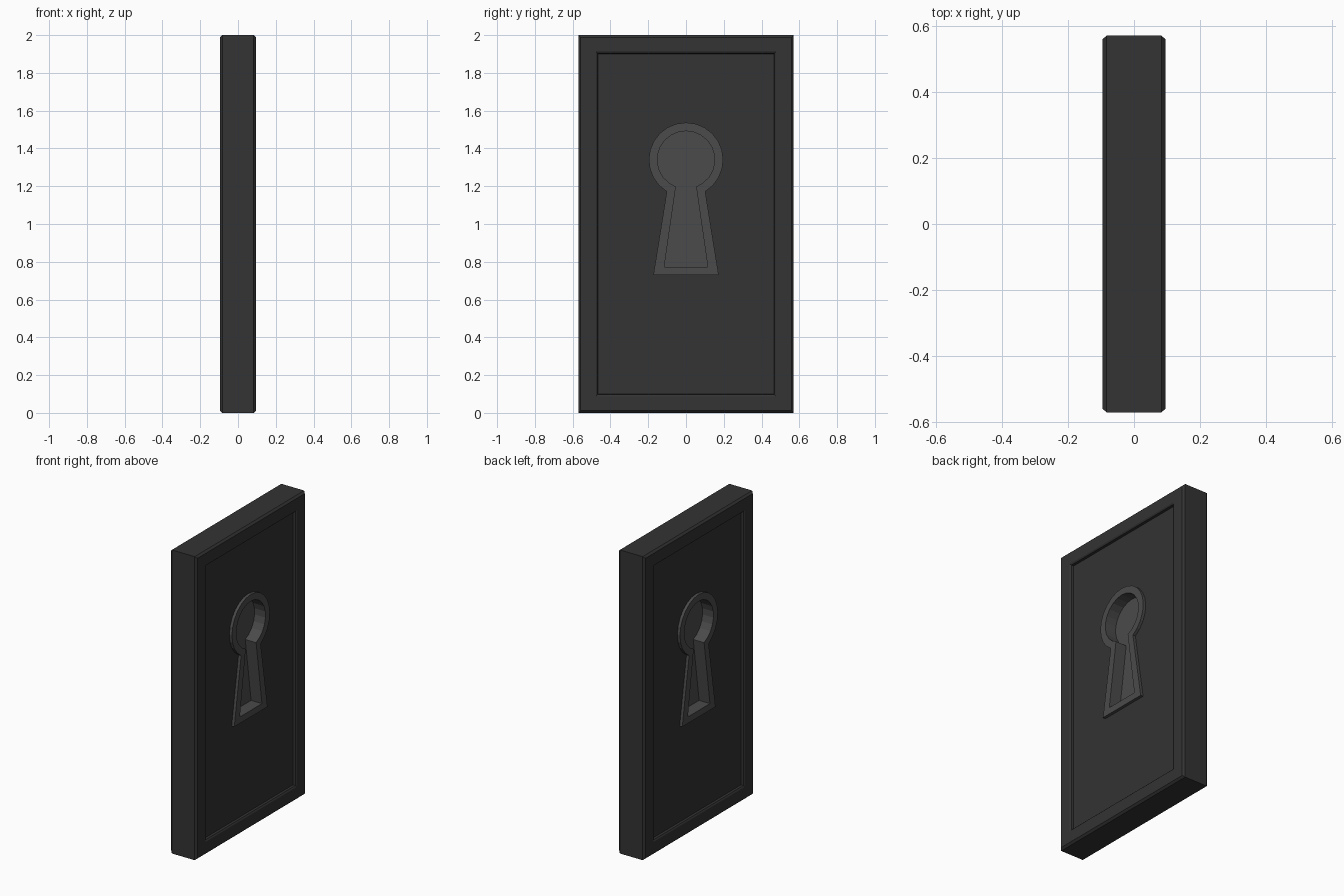
import bpy, bmesh
from math import sin, cos, asin, radians, tau

if "Cube" in bpy.data.objects:
    bpy.data.objects.remove(bpy.data.objects["Cube"])


def material(name, grey):
    m = bpy.data.materials.new(name)
    m.diffuse_color = (grey, grey, grey, 1)
    m.use_nodes = True
    m.node_tree.nodes["Principled BSDF"].inputs["Base Color"].default_value = m.diffuse_color
    return m


def loft(name, rings, mat=None):
    """Skin a closed solid through rings of equal point count, capping both ends."""
    bm = bmesh.new()
    loops = [[bm.verts.new(p) for p in ring] for ring in rings]
    n = len(loops[0])
    for a, b in zip(loops, loops[1:]):
        for i in range(n):
            j = (i + 1) % n
            bm.faces.new((a[i], a[j], b[j], b[i]))
    bm.faces.new(loops[0][::-1])
    bm.faces.new(loops[-1])
    bmesh.ops.recalc_face_normals(bm, faces=bm.faces)
    mesh = bpy.data.meshes.new(name)
    bm.to_mesh(mesh)
    bm.free()
    ob = bpy.data.objects.new(name, mesh)
    bpy.context.collection.objects.link(ob)
    if mat:
        mesh.materials.append(mat)
    return ob


def rect(x, hy, hz):
    return [(x, s * hy, 1 + t * hz) for s, t in ((-1, -1), (1, -1), (1, 1), (-1, 1))]


def keyhole(x, radius, neck, foot, base, segments=20):
    """Keyhole outline: round head plus a flared shaft."""
    cz = 1.34
    start = asin(neck / radius)
    pts = []
    for i in range(segments + 1):
        a = start + (tau - 2 * start) * i / segments
        pts.append((x, radius * sin(a), cz - radius * cos(a)))
    return pts + [(x, -foot, base), (x, foot, base)]


def mirrored(profile, ring):
    """Rings for one side, reflected to the other side of x = 0."""
    return ([ring(-x, *r) for x, *r in profile]
            + [ring(x, *r) for x, *r in reversed(profile)])


dark = material("dark_body", 0.033)
lighter = material("keyhole_grey", 0.07)

# Door slab: recessed panel, bevelled frame lip, chamfered outer edge
slab_profile = [
    (0.075, 0.466, 0.901),
    (0.090, 0.468, 0.903),
    (0.096, 0.477, 0.912),
    (0.096, 0.558, 0.988),
    (0.083, 0.570, 1.000),
]
slab = loft("door_slab", mirrored(slab_profile, rect), dark)

# Keyhole-shaped opening through the slab, hidden under the surround
mid = (0.175, 0.078, 0.143, 0.752)
cutter = loft("keyhole_cutter", [keyhole(-0.2, *mid), keyhole(0.2, *mid)])
cutter.hide_render = True
cut = slab.modifiers.new("keyhole_cut", 'BOOLEAN')
cut.operation = 'DIFFERENCE'
cut.solver = 'EXACT'
cut.object = cutter
bpy.context.view_layer.objects.active = slab
bpy.ops.object.modifier_apply(modifier=cut.name)
bpy.data.objects.remove(cutter, do_unlink=True)

# Keyhole surround: raised rim on both faces with a sunken floor
outer = (0.197, 0.102, 0.173, 0.73)
inner = (0.152, 0.054, 0.115, 0.773)
rim_profile = [(0.015, *inner), (0.094, *inner), (0.094, *outer)]
loft("keyhole_surround", mirrored(rim_profile, keyhole), lighter)
